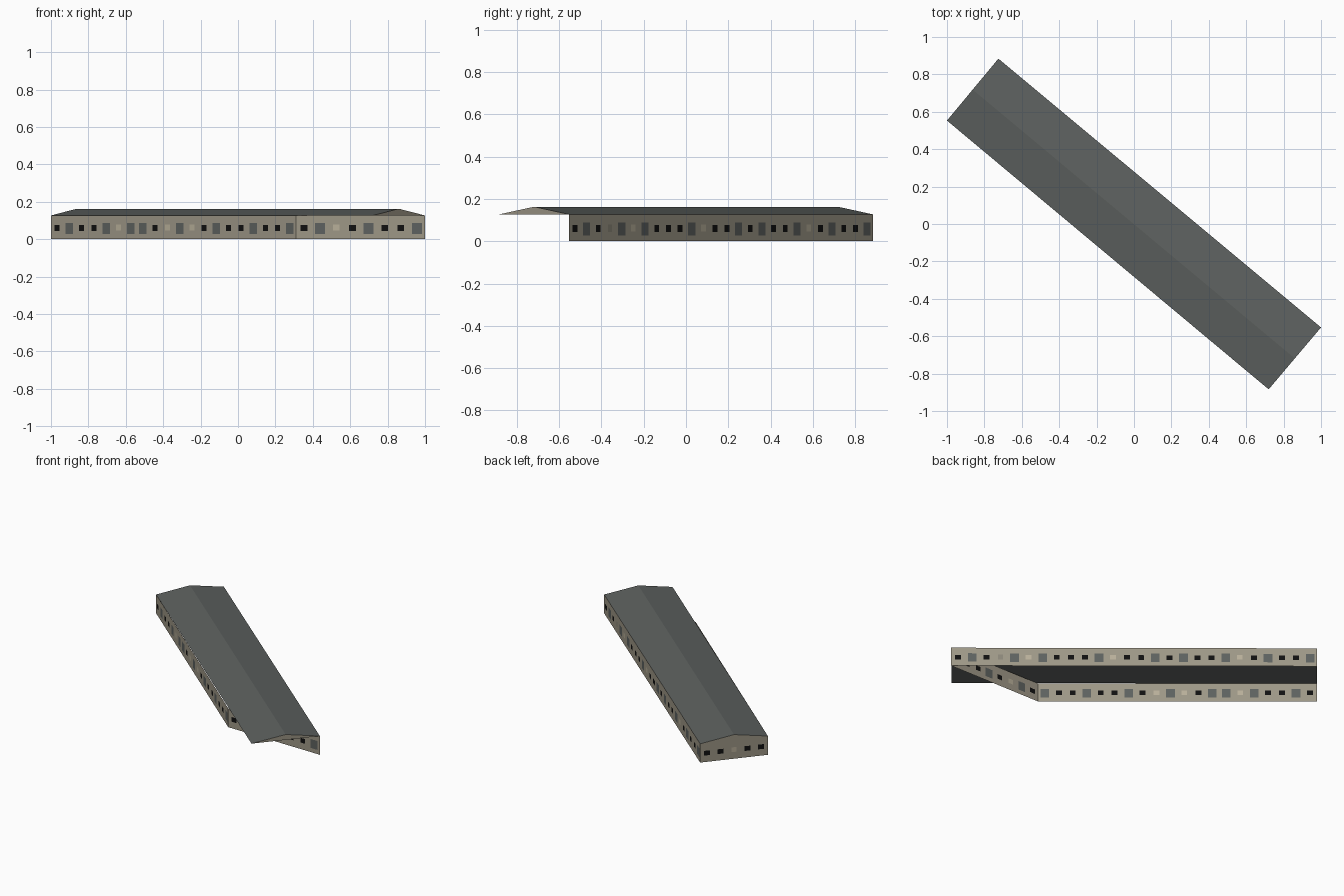
import bpy, bmesh
from mathutils import Vector

if "Cube" in bpy.data.objects:
    bpy.data.objects.remove(bpy.data.objects["Cube"])


def material(name, rgb):
    m = bpy.data.materials.new(name)
    m.diffuse_color = (*rgb, 1)
    m.use_nodes = True
    m.node_tree.nodes["Principled BSDF"].inputs["Base Color"].default_value = m.diffuse_color
    return m


WALL = material("stone_wall", (0.34, 0.31, 0.24))
ROOF = material("slate_roof", (0.11, 0.12, 0.115))
BLACK = material("dark_glass", (0.005, 0.005, 0.005))
GREY = material("grey_glass", (0.11, 0.12, 0.115))
LIT = material("lit_glass", (0.48, 0.43, 0.32))
DIM = material("dim_glass", (0.26, 0.24, 0.19))

EAVE, RIDGE = 0.127, 0.163
# material slot, half width (share of bay), bottom z, top z
WINDOWS = {
    "b": (1, 0.21, 0.044, 0.076),
    "g": (2, 0.31, 0.028, 0.088),
    "t": (3, 0.20, 0.046, 0.078),
    ".": (4, 0.18, 0.044, 0.078),
}


def make_object(name, bm, mats):
    bmesh.ops.remove_doubles(bm, verts=bm.verts, dist=1e-5)
    mesh = bpy.data.meshes.new(name)
    bm.to_mesh(mesh)
    bm.free()
    for m in mats:
        mesh.materials.append(m)
    ob = bpy.data.objects.new(name, mesh)
    bpy.context.collection.objects.link(ob)
    return ob


def face(bm, pts, slot=0):
    f = bm.faces.new([bm.verts.new(p) for p in pts])
    f.material_index = slot


def wall(name, start, end, pattern):
    """Thin wall split into bays, each with one window set flush in it."""
    bm = bmesh.new()
    a, b = Vector((*start, 0)), Vector((*end, 0))

    def panel(u0, u1, z0, z1, slot=0):
        p, q = a.lerp(b, u0 / len(pattern)), a.lerp(b, u1 / len(pattern))
        face(bm, [(p.x, p.y, z0), (q.x, q.y, z0), (q.x, q.y, z1), (p.x, p.y, z1)], slot)

    for i, kind in enumerate(pattern):
        slot, half, z0, z1 = WINDOWS[kind]
        left, right = i + 0.5 - half, i + 0.5 + half
        panel(i, left, 0, EAVE)
        panel(right, i + 1, 0, EAVE)
        panel(left, right, 0, z0)
        panel(left, right, z0, z1, slot)
        panel(left, right, z1, EAVE)
    return make_object(name, bm, [WALL, BLACK, GREY, LIT, DIM])


# Walls: the front corner is cut back under the roof
west, inner, east, north = (-1, 0.553), (0.31, -0.547), (1, -0.553), (-0.725, 0.884)
south = (0.72, -0.884)
wall("southwest_wall", west, inner, "bgbbgtggbtgtbgbbgbbg")
wall("front_wall", inner, east, "bgtbgbbg")
wall("northeast_wall", east, north, "bgb.gtgbbbgtbbgbgbbgtbgbbg")
wall("northwest_wall", north, west, "bbtbb")

# Roof: two slopes between gables
w, s, e, n = [Vector((*p, EAVE)) for p in (west, south, east, north)]
ridge_a, ridge_b = (w + n) / 2, (s + e) / 2
ridge_a.z = ridge_b.z = RIDGE
bm = bmesh.new()
face(bm, [w, s, ridge_b, ridge_a])
face(bm, [e, n, ridge_a, ridge_b])
make_object("roof", bm, [ROOF])

# Gable triangles at both ends
for name, tri in (("northwest_gable", [n, w, ridge_a]), ("southeast_gable", [s, e, ridge_b])):
    bm = bmesh.new()
    face(bm, tri)
    make_object(name, bm, [WALL])
